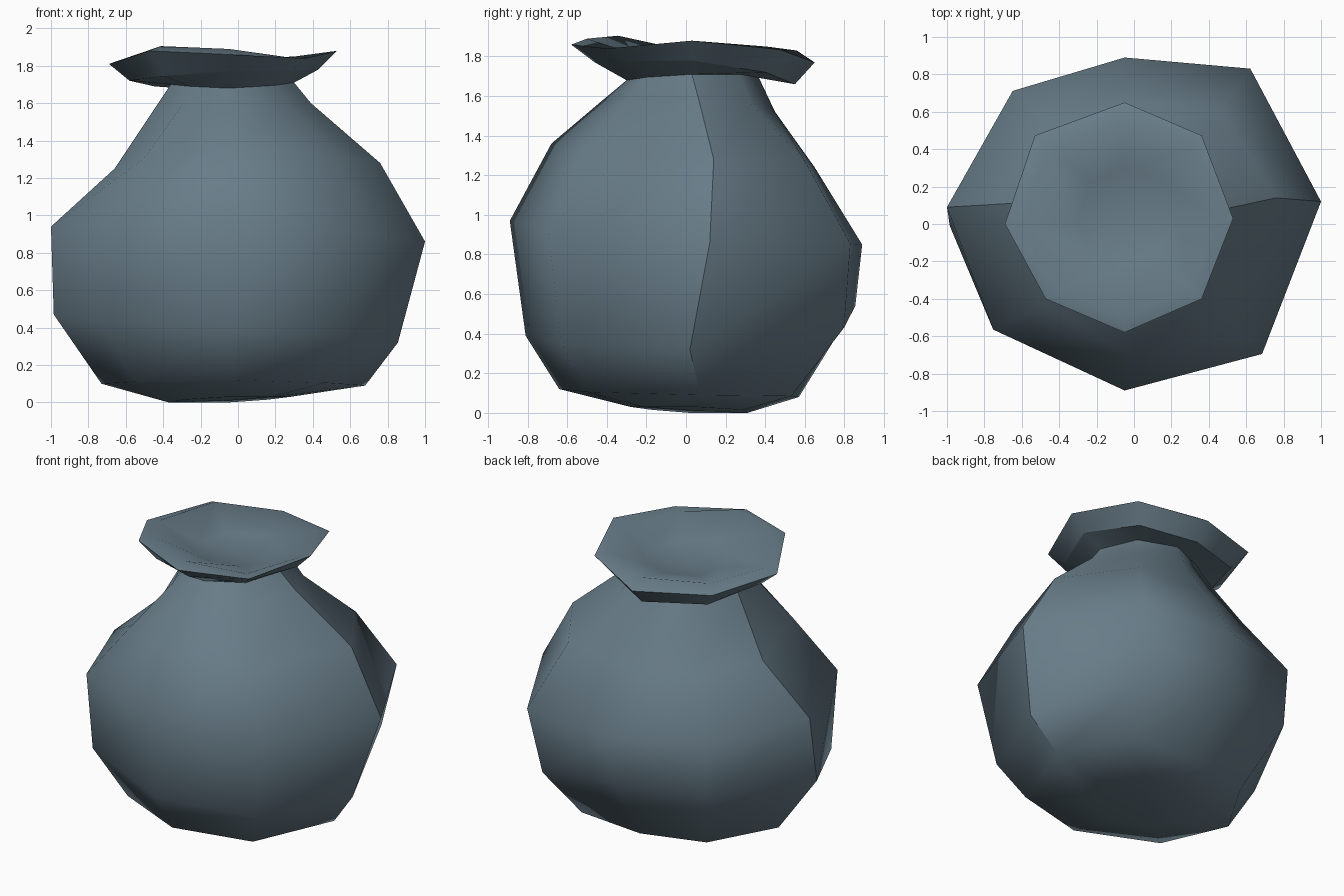
import bpy, bmesh

if "Cube" in bpy.data.objects:
    bpy.data.objects.remove(bpy.data.objects["Cube"])

# One flat slate-grey cloth colour
cloth = bpy.data.materials.new("slate_grey_cloth")
cloth.diffuse_color = (0.138, 0.202, 0.246, 1.0)
cloth.use_nodes = True
cloth.node_tree.nodes["Principled BSDF"].inputs["Base Color"].default_value = cloth.diffuse_color

CX, CY = -0.05, 0.04
# Each ring: right x,z | back y,z | left x,z | front y,z | y of the side seams
RINGS = [
    (0.28, 0.03, 0.31, 0.00, -0.37, 0.00, -0.28, 0.03, 0.05),    # underside
    (0.68, 0.09, 0.57, 0.08, -0.73, 0.10, -0.64, 0.12, 0.07),    # base edge
    (0.855, 0.32, 0.855, 0.54, -0.985, 0.47, -0.81, 0.39, 0.02),  # lower belly
    (1.00, 0.86, 0.89, 0.85, -1.00, 0.94, -0.89, 0.97, 0.12),    # widest belly
    (0.76, 1.28, 0.65, 1.24, -0.66, 1.25, -0.68, 1.36, 0.14),    # shoulder
    (0.39, 1.60, 0.45, 1.52, -0.42, 1.61, -0.42, 1.58, 0.06),    # neck base
    (0.30, 1.71, 0.36, 1.71, -0.36, 1.70, -0.30, 1.68, 0.03),    # tied neck
    (0.43, 1.78, 0.55, 1.66, -0.58, 1.72, -0.46, 1.77, 0.03),    # flare underside
    (0.53, 1.88, 0.65, 1.77, -0.69, 1.81, -0.58, 1.86, 0.03),    # rim
    (0.45, 1.85, 0.56, 1.83, -0.60, 1.83, -0.50, 1.89, 0.03),    # inner lip
    (0.22, 1.76, 0.30, 1.76, -0.30, 1.76, -0.22, 1.78, 0.03),    # mouth hollow
]
# Diagonal columns as (x share, y share): belly is lopsided, neck is even
BELLY = [(0.64, 0.93), (0.63, 0.79), (0.74, 0.65), (0.70, 0.79)]
EVEN = [(0.71, 0.71), (0.75, 0.71), (0.66, 0.71), (0.71, 0.71)]
RIM_WAVE = [0.01, 0.01, 0.045, -0.03]
NECK, RIM, LIP = 6, 8, 9


def ring_points(i, ring):
    rx, rz, by, bz, lx, lz, fy, fz, sy = ring
    main = [(rx, sy, rz), (CX, by, bz), (lx, sy - 0.03, lz), (CX, fy, fz)]
    shares = BELLY if i < 5 else EVEN
    pts = []
    for k in range(4):
        a, b = main[k], main[(k + 1) % 4]
        sx = a if k % 2 == 0 else b      # side point
        sf = b if k % 2 == 0 else a      # front or back point
        wave = RIM_WAVE[k] if i in (RIM, LIP) else 0
        fx, fyy = shares[k]
        pts += [a, (CX + (sx[0] - CX) * fx, CY + (sf[1] - CY) * fyy,
                    (a[2] + b[2]) / 2 + wave)]
    return pts


bm = bmesh.new()
rows = [[bm.verts.new(p) for p in ring_points(i, r)] for i, r in enumerate(RINGS)]
for low, high in zip(rows, rows[1:]):
    for j in range(8):
        n = (j + 1) % 8
        bm.faces.new((low[j], low[n], high[n], high[j]))

# Close the underside and the gathered mouth
bottom = bm.verts.new((CX, 0.05, 0.01))
mouth = bm.verts.new((CX, 0.03, 1.74))
for j in range(8):
    n = (j + 1) % 8
    bm.faces.new((rows[0][n], rows[0][j], bottom))
    bm.faces.new((rows[-1][j], rows[-1][n], mouth))

# Smooth cloth with creased side seams, rim and tie
for f in bm.faces:
    f.smooth = True
for i in range(1, NECK):
    for j in (0, 4):
        bm.edges.get((rows[i][j], rows[i + 1][j])).smooth = False
for i in (NECK, RIM - 1, RIM):
    for j in range(8):
        bm.edges.get((rows[i][j], rows[i][(j + 1) % 8])).smooth = False

bmesh.ops.recalc_face_normals(bm, faces=bm.faces)
mesh = bpy.data.meshes.new("sack")
bm.to_mesh(mesh)
bm.free()
mesh.materials.append(cloth)
bpy.context.collection.objects.link(bpy.data.objects.new("sack", mesh))
